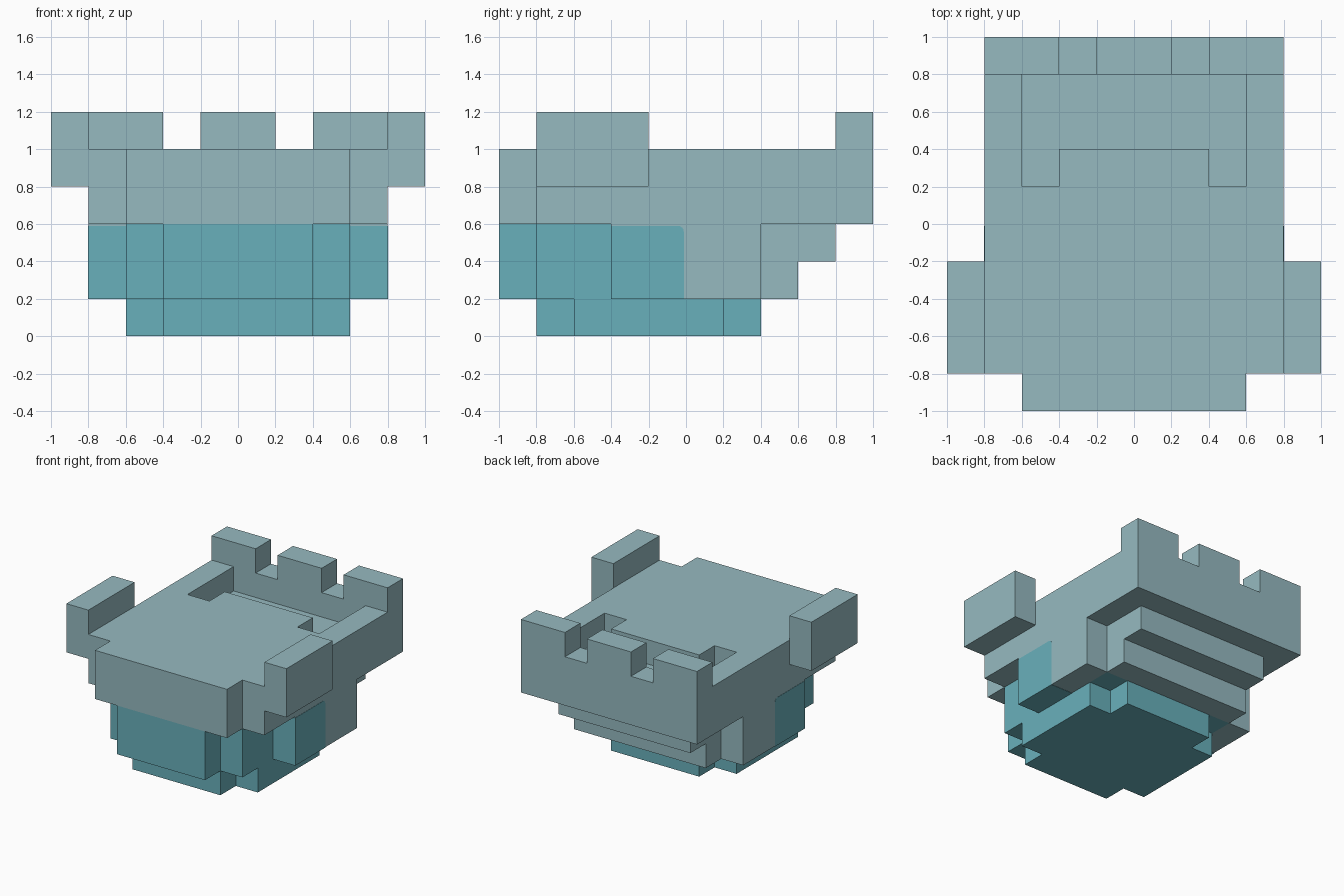
import bpy, bmesh, math
from mathutils import Vector

cube = bpy.data.objects.get("Cube")
if cube:
    bpy.data.objects.remove(cube, do_unlink=True)


def material(name, rgb):
    m = bpy.data.materials.new(name)
    m.use_nodes = True
    m.diffuse_color = (*rgb, 1)
    bsdf = m.node_tree.nodes["Principled BSDF"]
    bsdf.inputs["Base Color"].default_value = (*rgb, 1)
    bsdf.inputs["Roughness"].default_value = 0.8
    return m


GREY = material("grey blue", (0.305, 0.491, 0.527))
TEAL = material("teal", (0.141, 0.434, 0.497))


def prism(name, outline, axis, lo, hi, mat):
    """Extrude a 2D outline along an axis; its points fill the other two axes in order."""
    def place(p, d):
        c = list(p)
        c.insert("xyz".index(axis), d)
        return Vector(c)

    bm = bmesh.new()
    base = bm.faces.new([bm.verts.new(place(p, lo)) for p in outline])
    grown = bmesh.ops.extrude_face_region(bm, geom=[base])["geom"]
    offset = place((0, 0), hi - lo)
    bmesh.ops.translate(bm, vec=offset, verts=[g for g in grown if isinstance(g, bmesh.types.BMVert)])
    bmesh.ops.recalc_face_normals(bm, faces=bm.faces)
    me = bpy.data.meshes.new(name)
    bm.to_mesh(me)
    bm.free()
    me.materials.append(mat)
    ob = bpy.data.objects.new(name, me)
    bpy.context.collection.objects.link(ob)
    return ob


def rect(a0, a1, b0, b1):
    return [(a0, b0), (a1, b0), (a1, b1), (a0, b1)]


def mirrored(half):
    """Complete an outline by reflecting its points across x = 0."""
    return half + [(-x, y) for x, y in reversed(half)]


# Upper deck with a stepped bow and a well cut in toward the stern
prism("deck", mirrored([(0.6, -1), (0.6, -0.8), (0.8, -0.8), (0.8, 0.8),
                        (0.6, 0.8), (0.6, 0.2), (0.4, 0.2), (0.4, 0.4)]),
      "z", 0.6, 1.0, GREY)
prism("well_floor", mirrored([(0.4, 0.4), (0.4, 0.2), (0.6, 0.2), (0.6, 0.8)]),
      "z", 0.6, 0.8, GREY)

# Crenellated stern wall
prism("stern_wall", mirrored([(0.8, 0.6), (0.8, 1.2), (0.4, 1.2), (0.4, 1.0),
                              (0.2, 1.0), (0.2, 1.2)]),
      "y", 0.8, 1.0, GREY)

# Lower hull, stepped stern and cross-shaped keel
prism("lower_hull", mirrored([(0.4, -1), (0.4, -0.8), (0.6, -0.8), (0.6, 0.4)]),
      "z", 0.2, 0.6, TEAL)
prism("stern_steps", [(0.4, 0.2), (0.6, 0.2), (0.6, 0.4), (0.8, 0.4), (0.8, 0.6), (0.4, 0.6)],
      "x", -0.6, 0.6, GREY)
prism("keel", mirrored([(0.4, -0.8), (0.4, -0.6), (0.6, -0.6), (0.6, 0.2), (0.4, 0.2), (0.4, 0.4)]),
      "z", 0.0, 0.2, TEAL)

# Painted wrap outline with one rounded upper corner
r = 0.03
corner = [(-0.012 - r + r * math.cos(a), 0.59 - r + r * math.sin(a))
          for a in (i * math.pi / 8 for i in range(5))]
paint = [(-0.402, 0.198), (-0.012, 0.198)] + corner + [(-0.402, 0.59)]

# Side parts, repeated left and right
for side, s in (("left", 1), ("right", -1)):
    prism(side + "_ear", rect(-0.8, -0.2, 0.8, 1.2), "x", s * 0.8, s * 1.0, GREY)
    prism(side + "_side_block", rect(-0.4, 0.4, 0.2, 0.6), "x", s * 0.6, s * 0.8, GREY)
    prism(side + "_side_paint", paint, "x", s * 0.6, s * 0.802, TEAL)
